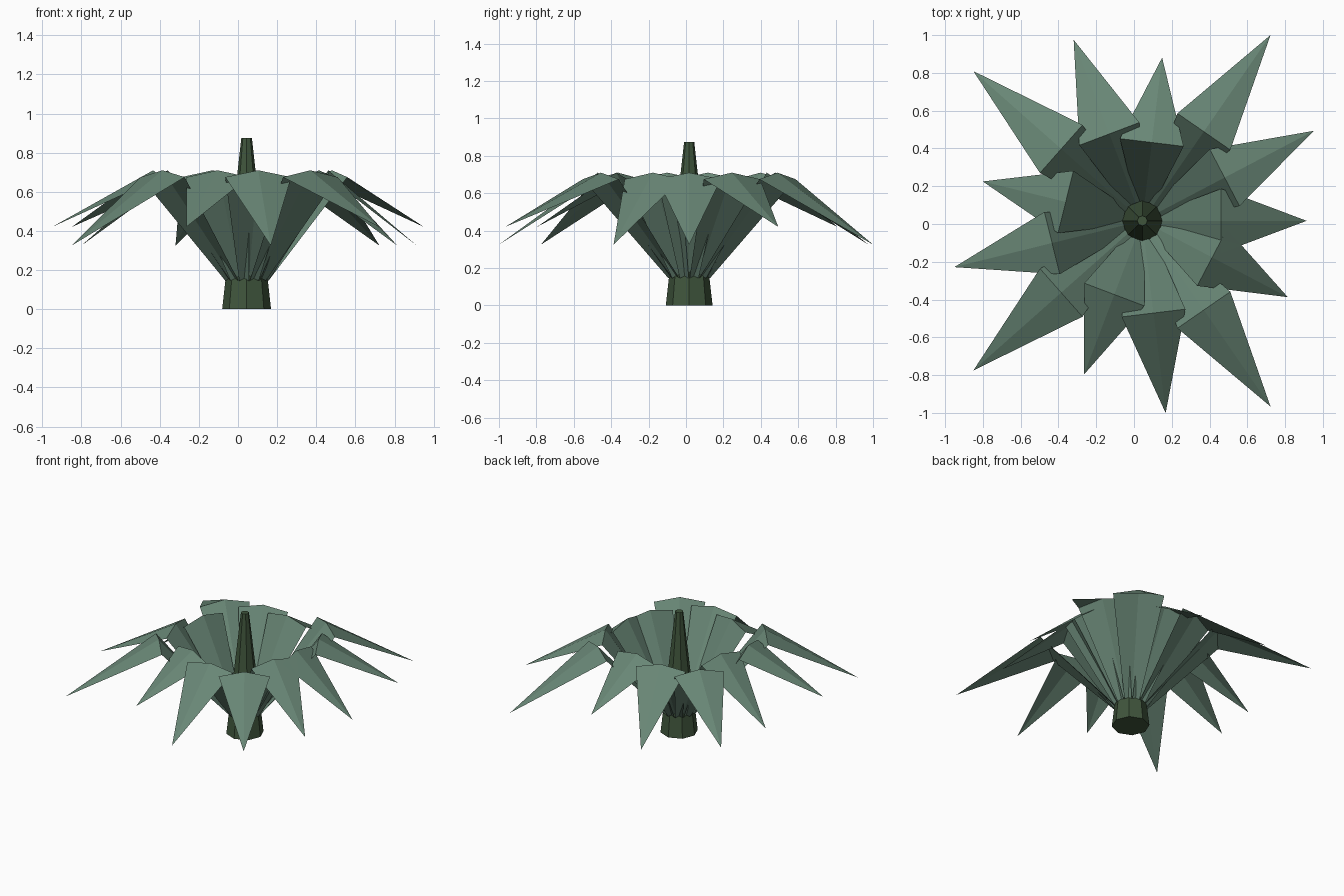
import bpy, bmesh, math
from mathutils import Matrix, Vector

if "Cube" in bpy.data.objects:
    bpy.data.objects.remove(bpy.data.objects["Cube"])

CENTER = Vector((0.044, 0.017, 0))
LEAVES = 13
LENGTHS = (0.87, 1.025, 1.195)      # repeating leaf reach


def material(name, rgb):
    m = bpy.data.materials.new(name)
    m.diffuse_color = (*rgb, 1)
    m.use_nodes = True
    m.node_tree.nodes["Principled BSDF"].inputs["Base Color"].default_value = m.diffuse_color
    return m


def add_object(name, bm, mat):
    me = bpy.data.meshes.new(name)
    bm.to_mesh(me)
    bm.free()
    me.materials.append(mat)
    ob = bpy.data.objects.new(name, me)
    ob.location = CENTER
    bpy.context.collection.objects.link(ob)
    return ob


leaf_green = material("leaf green", (0.14, 0.24, 0.18))
stem_green = material("stem green", (0.05, 0.09, 0.045))

# Tapered eight-sided stem
bm = bmesh.new()
bmesh.ops.create_cone(bm, cap_ends=True, segments=8, radius1=0.125, radius2=0.027,
                      depth=0.875, matrix=Matrix.Translation((0, 0, 0.4375)))
add_object("stem", bm, stem_green)

# Folded leaves: rise to a bend, then droop to a point, with a raised midrib
for i in range(LEAVES):
    reach = LENGTHS[i % 3]
    tip_z = 0.42 if i % 2 else 0.325
    rows = [(0.10, 0.05, 0.145, 0.17), (0.48 * reach, 0.17, 0.675, 0.71)]
    bm = bmesh.new()
    (a, b, c), (d, e, f) = [
        [bm.verts.new(p) for p in ((r, -w, zs), (r, 0, zm), (r, w, zs))]
        for r, w, zs, zm in rows]
    tip = bm.verts.new((reach, 0, tip_z))
    for face in ((a, d, e, b), (b, e, f, c), (d, tip, e), (e, tip, f)):
        bm.faces.new(face)
    ob = add_object(f"leaf_{i + 1}", bm, leaf_green)
    ob.rotation_euler.z = math.tau * i / LEAVES
